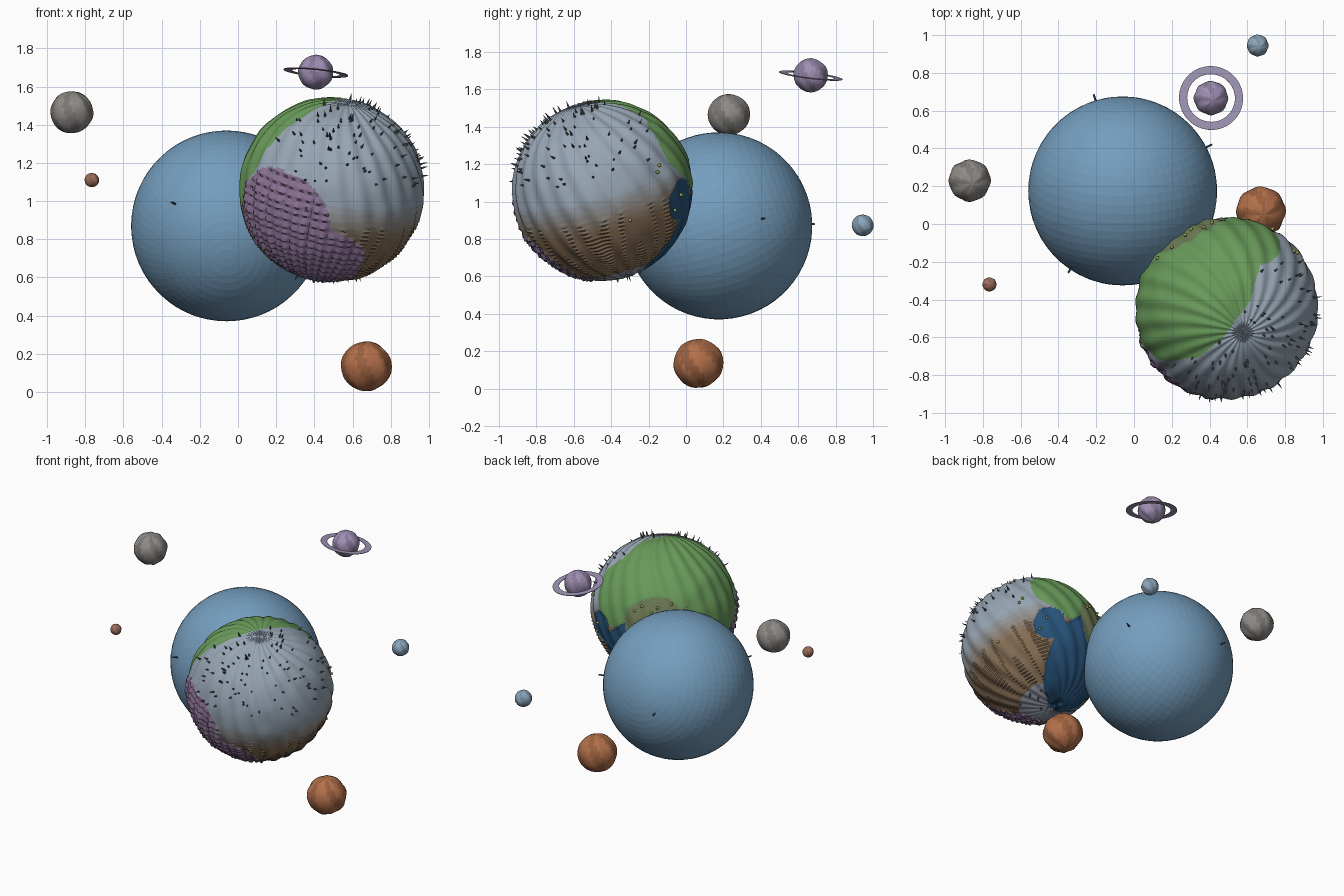
import bpy, bmesh, math, random
from mathutils import Vector, Matrix, noise

if "Cube" in bpy.data.objects:
    bpy.data.objects.remove(bpy.data.objects["Cube"])

random.seed(4)
mats = {}


def mat(name, rgb):
    if name not in mats:
        m = bpy.data.materials.new(name)
        m.diffuse_color = [(c / 255) ** 2.2 for c in rgb] + [1]
        m.use_nodes = True
        m.node_tree.nodes["Principled BSDF"].inputs["Base Color"].default_value = m.diffuse_color
        mats[name] = m
    return mats[name]


def finish(bm, name, materials, loc=(0, 0, 0), smooth=30):
    me = bpy.data.meshes.new(name)
    bm.to_mesh(me)
    bm.free()
    ob = bpy.data.objects.new(name, me)
    bpy.context.collection.objects.link(ob)
    ob.location = loc
    for m in materials:
        me.materials.append(m)
    if smooth:
        bpy.context.view_layer.objects.active = ob
        ob.select_set(True)
        bpy.ops.object.shade_smooth_by_angle(angle=math.radians(smooth))
        ob.select_set(False)
    return ob


def aim(d):
    return Vector(d).to_track_quat('Z', 'Y').to_matrix().to_4x4()


def near(n, d, c):
    return n.dot(Vector(d).normalized()) > c


def add_cone(bm, base, d, r, length):
    m = Matrix.Translation(base + d * length / 2) @ aim(d)
    bmesh.ops.create_cone(bm, cap_ends=True, segments=6, radius1=r, radius2=0.0008,
                          depth=length, matrix=m)


# ---- large planet with patchwork biomes ----
CENTER = Vector((0.49, -0.445, 1.06))
R = 0.482
AXIS = Vector((0.18, -0.27, 0.94)).normalized()
ROT = aim(AXIS).to_3x3()
INV = ROT.transposed()
STEPS = 6


def biome(n):
    w = (n + 0.05 * noise.noise_vector(n * 3)).normalized()
    if near(w, (-.6, -.7, -.4), .80) or near(w, (-.15, -.6, -.8), .87):
        return 'scales'
    if near(w, (-.45, .85, .1), .9):
        return 'marsh'
    if near(w, (-.35, .75, -.5), .72) or near(w, (.45, .88, -.12), .97):
        return 'ocean'
    if near(w, (-.65, .45, .6), .45) or near(w, (.1, .85, .52), .86):
        return 'meadow'
    lat = w.dot(AXIS)
    if lat < -.86:
        return 'ice'
    t = max(0, min(1, (0.12 - lat) / 0.4))
    return 'land%d' % round(t * STEPS)


def height(n, b):
    p = INV @ n
    lat = math.asin(max(-1, min(1, p.z)))
    lon = math.atan2(p.y, p.x)
    c = math.cos(lat)
    h = .005 * math.sin(24 * (lon + .3 * lat)) * c ** .5 + .006 * noise.noise(n * 4)
    if b == 'scales':
        u = abs(math.sin(lon * 28))
        v = (lat * 11) % 1
        h += .017 * u ** .7 * (1 - v) - .002
    elif b in ('land4', 'land5', 'land6'):
        h += .003 * math.sin(lat * 130 + 3 * math.sin(lon * 6))
    elif b == 'ocean':
        h -= .008
    elif b == 'marsh':
        h -= .003
    return h


names = ['scales', 'marsh', 'ocean', 'meadow', 'ice'] + ['land%d' % i for i in range(STEPS + 1)]
cols = [(136, 112, 146), (112, 124, 88), (44, 84, 122), (104, 152, 90), (142, 150, 166)]
A, B = (150, 164, 178), (134, 110, 86)
cols += [tuple(a + (b - a) * i / STEPS for a, b in zip(A, B)) for i in range(STEPS + 1)]
planet_mats = [mat(n, c) for n, c in zip(names, cols)]

bm = bmesh.new()
bmesh.ops.create_uvsphere(bm, u_segments=256, v_segments=128, radius=1, matrix=ROT.to_4x4())
for f in bm.faces:
    f.material_index = names.index(biome(f.calc_center_median().normalized()))
for v in bm.verts:
    n = v.co.normalized()
    v.co = n * (R + height(n, biome(n)))
finish(bm, 'patchwork_planet', planet_mats, CENTER, 40)

# spikes scattered over the icy land
bm = bmesh.new()
count = 0
while count < 110:
    n = Vector([random.gauss(0, 1) for _ in range(3)]).normalized()
    b = biome(n)
    lat = n.dot(AXIS)
    if (b == 'land0' and lat > .3 and n.x - n.y > -.1) or (b == 'ice' and random.random() < .5):
        add_cone(bm, CENTER + n * (R - .004), n, .007, random.uniform(.022, .045))
        count += 1
finish(bm, 'ice_spikes', [mat('dark_rock', (92, 98, 104))])

# little round shrubs near the marsh and coast
bm = bmesh.new()
for d in [(-.76, .55, .38), (-.6, .67, .45), (-.45, .8, .4), (-.39, .86, .33), (-.25, .88, .4),
          (-.16, .93, .33), (.74, .63, .28), (.77, .6, .2), (.5, .86, -.05), (.57, .8, -.22), (.9, .3, -.33)]:
    n = Vector(d).normalized()
    bmesh.ops.create_icosphere(bm, subdivisions=2, radius=.01,
                               matrix=Matrix.Translation(CENTER + n * (R + .004)))
finish(bm, 'shrubs', [mat('shrub', (150, 164, 88))])

# ---- large plain blue globe with three pins ----
GLOBE = Vector((-0.06, 0.175, 0.87))
bm = bmesh.new()
bmesh.ops.create_uvsphere(bm, u_segments=64, v_segments=32, radius=.5, matrix=aim((0, -.94, -.34)))
finish(bm, 'blue_globe', [mat('globe', (116, 156, 188))], GLOBE, 0)

bm = bmesh.new()
for d in [(.46, .24, .04), (-.15, .5, .01), (-.28, -.42, .12)]:
    n = Vector(d).normalized()
    m = Matrix.Translation(GLOBE + n * .51) @ aim(n)
    bmesh.ops.create_cone(bm, cap_ends=True, segments=8, radius1=.006, radius2=.005,
                          depth=.05, matrix=m)
finish(bm, 'globe_pins', [mat('pin', (70, 90, 108))])


# ---- small fluted moons ----
def moon(name, loc, r, rgb, tilt=(.1, -.15, 1)):
    dark = tuple(c * .86 for c in rgb)
    rot = aim(tilt).to_3x3()
    bm = bmesh.new()
    bmesh.ops.create_uvsphere(bm, u_segments=32, v_segments=20, radius=1)
    for f in bm.faces:
        c = f.calc_center_median()
        f.material_index = int(math.sin(5 * math.atan2(c.y, c.x) + 3 * c.z) > .3)
    for v in bm.verts:
        lon, c = math.atan2(v.co.y, v.co.x), math.hypot(v.co.x, v.co.y)
        s = 1 + .025 * math.sin(8 * lon + 2 * v.co.z) * c + .03 * noise.noise(v.co * 2 + Vector(loc))
        v.co = rot @ v.co * r * s
    finish(bm, name, [mat(name, rgb), mat(name + '_dark', dark)], loc)


moon('grey_moon', (-.87, .23, 1.465), .11, (142, 138, 134))
moon('tiny_red_moon', (-.765, -.32, 1.11), .037, (160, 112, 94))
moon('pale_blue_moon', (.655, .945, .873), .057, (140, 166, 188))
moon('ringed_moon', (.408, .667, 1.675), .09, (158, 142, 178))
moon('orange_moon', (.672, .067, .135), .13, (178, 112, 76))

# flat ring around the purple moon
bm = bmesh.new()
tilt = aim((.1, .12, 1))
loops = []
for r, z in [(.127, -.0015), (.17, -.0015), (.17, .0015), (.127, .0015)]:
    loops.append([bm.verts.new(tilt @ Vector((r * math.cos(a), r * math.sin(a), z)))
                  for a in (math.tau * i / 64 for i in range(64))])
for k in range(4):
    a, b = loops[k], loops[(k + 1) % 4]
    for i in range(64):
        j = (i + 1) % 64
        bm.faces.new((a[i], a[j], b[j], b[i]))
bmesh.ops.recalc_face_normals(bm, faces=bm.faces)
finish(bm, 'moon_ring', [mat('ring', (158, 148, 180))], (.408, .667, 1.673))
